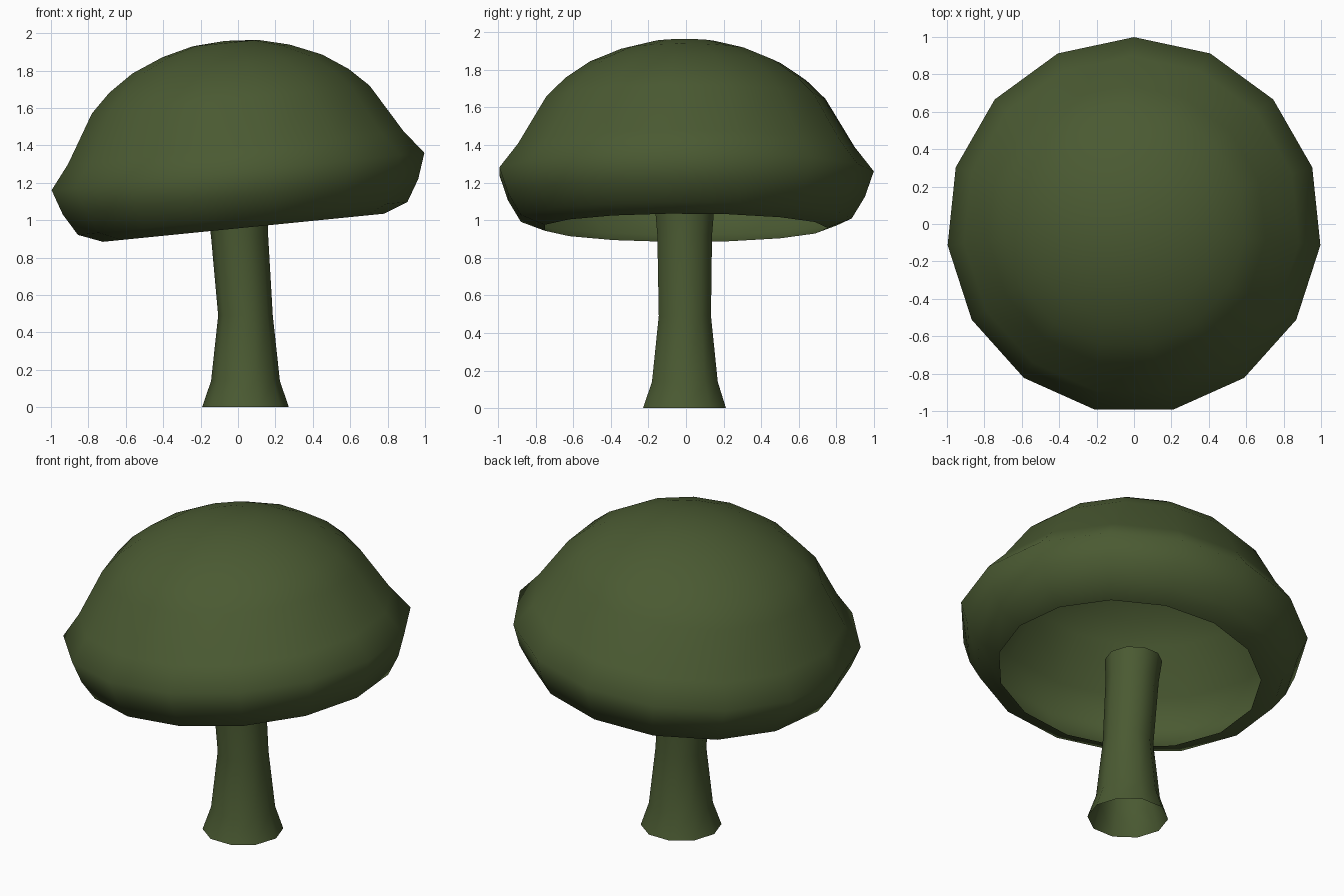
import bpy, bmesh, math
from mathutils import Matrix, Vector

if "Cube" in bpy.data.objects:
    bpy.data.objects.remove(bpy.data.objects["Cube"])

green = bpy.data.materials.new("dark moss green")
green.diffuse_color = (0.069, 0.102, 0.032, 1)
green.use_nodes = True
green.node_tree.nodes["Principled BSDF"].inputs["Base Color"].default_value = green.diffuse_color


def lathe(name, rings, sides, start, apex=None):
    """Skin a tube through rings given as (centre, radius), optionally closed to an apex."""
    bm = bmesh.new()
    loops = []
    for c, r in rings:
        loops.append([bm.verts.new(Vector(c) + Vector((
            r * math.cos(start + math.tau * i / sides),
            r * math.sin(start + math.tau * i / sides), 0))) for i in range(sides)])
    for a, b in zip(loops, loops[1:]):
        for i in range(sides):
            j = (i + 1) % sides
            bm.faces.new((a[i], a[j], b[j], b[i]))
    if apex:
        top = bm.verts.new(apex)
        for i in range(sides):
            bm.faces.new((loops[-1][i], loops[-1][(i + 1) % sides], top))
    for f in bm.faces:
        f.smooth = True
    me = bpy.data.meshes.new(name)
    bm.to_mesh(me)
    bm.free()
    me.materials.append(green)
    ob = bpy.data.objects.new(name, me)
    bpy.context.collection.objects.link(ob)
    return ob


# cap: hollow open dome with a curled lip, tilted up towards +x
profile = [(0.76, -0.302), (0.89, -0.252), (0.96, -0.136), (1.007, 0.0),
           (0.905, 0.13), (0.75, 0.387), (0.647, 0.487), (0.512, 0.578),
           (0.344, 0.648), (0.177, 0.69)]
cap = lathe("mushroom_cap", [((0, 0, h), r) for r, h in profile], 15,
            math.pi / 2, (0, 0, 0.702))
cap.data.transform(Matrix.Translation((0, -0.008, 1.26))
                   @ Matrix.Rotation(-math.atan(0.1), 4, 'Y'))

# stem: open tube flaring at the foot, leaning slightly at the top
lathe("mushroom_stem", [((0.04, -0.008, 0), 0.232), ((0.04, -0.006, 0.14), 0.184),
                        ((0.04, -0.006, 0.49), 0.146), ((0.008, -0.007, 0.92), 0.153),
                        ((-0.002, -0.007, 1.06), 0.165)], 10, 0)
